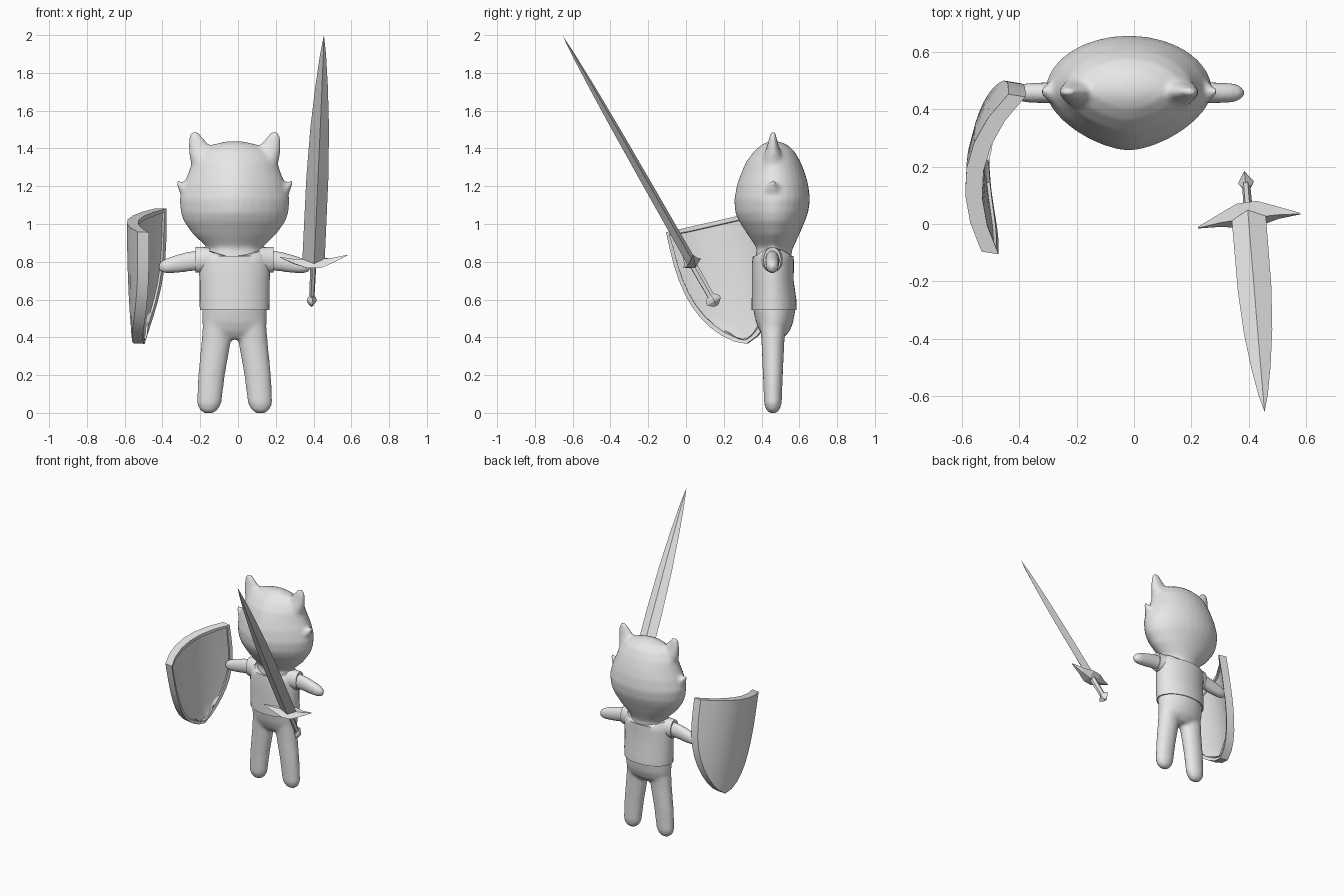
import bpy, bmesh, math
from mathutils import Vector

cube = bpy.data.objects.get("Cube")
if cube:
    bpy.data.objects.remove(cube, do_unlink=True)

grey = bpy.data.materials.new("plain_grey")
grey.use_nodes = True
grey.diffuse_color = (0.8, 0.8, 0.8, 1)
grey.node_tree.nodes["Principled BSDF"].inputs["Base Color"].default_value = grey.diffuse_color

X, Y, Z = Vector((1, 0, 0)), Vector((0, 1, 0)), Vector((0, 0, 1))
CENTRE = Vector((-0.018, 0.46, 0))


def loft(bm, rings, origin=CENTRE, frame=(X, Y, Z), sides=32, point=1.0, dip=0.0):
    """Skin rings of (along, offset a, offset b, radius a, radius -b, radius +b).
    point > 1 sharpens the -b half, dip lowers the last ring front and back."""
    a, b, axis = frame
    loops = []
    for ring in rings:
        along, oa, ob, ra, neg, pos = ring
        loop = []
        for i in range(sides):
            angle = 2 * math.pi * i / sides
            c, s = math.cos(angle), math.sin(angle)
            drop = dip * s * s if ring is rings[-1] else 0
            if s < 0:
                c = math.copysign(abs(c) ** point, c)
                s = -abs(s) ** point
            depth = pos if s > 0 else neg
            loop.append(bm.verts.new(origin + a * (oa + ra * c)
                                     + b * (ob + depth * s) + axis * (along - drop)))
        loops.append(loop)
    for low, high in zip(loops, loops[1:]):
        for i in range(sides):
            j = (i + 1) % sides
            bm.faces.new((low[i], low[j], high[j], high[i]))
    bm.faces.new(loops[0][::-1])
    bm.faces.new(loops[-1])


def finish(bm, name, smooth_angle=None):
    bmesh.ops.remove_doubles(bm, verts=bm.verts, dist=0.0005)
    bmesh.ops.recalc_face_normals(bm, faces=bm.faces)
    mesh = bpy.data.meshes.new(name)
    bm.to_mesh(mesh)
    bm.free()
    mesh.materials.append(grey)
    obj = bpy.data.objects.new(name, mesh)
    bpy.context.collection.objects.link(obj)
    if smooth_angle:
        bpy.ops.object.select_all(action="DESELECT")
        obj.select_set(True)
        bpy.context.view_layer.objects.active = obj
        bpy.ops.object.shade_smooth_by_angle(angle=math.radians(smooth_angle))
    return obj


def upright(rows):
    """Rows of (height, half width, front depth, back depth)."""
    return [(z, 0, 0, w, f, b) for z, w, f, b in rows]


# Body: head, trunk, limbs and ears blended into one skin
body = bmesh.new()
loft(body, upright([
    (0.83, 0.11, 0.08, 0.09), (0.88, 0.15, 0.09, 0.11), (0.945, 0.22, 0.135, 0.14),
    (1.015, 0.27, 0.18, 0.17), (1.06, 0.285, 0.2, 0.187), (1.13, 0.292, 0.205, 0.197),
    (1.21, 0.27, 0.19, 0.187), (1.27, 0.245, 0.168, 0.17), (1.33, 0.225, 0.142, 0.146),
    (1.385, 0.185, 0.1, 0.115), (1.42, 0.12, 0.06, 0.075), (1.438, 0.04, 0.02, 0.03)]), point=1.25)
loft(body, upright([
    (0.39, 0.08, 0.04, 0.05), (0.43, 0.16, 0.07, 0.088), (0.48, 0.172, 0.09, 0.108),
    (0.55, 0.172, 0.105, 0.12), (0.7, 0.165, 0.1, 0.1), (0.79, 0.15, 0.095, 0.1),
    (0.84, 0.135, 0.09, 0.1), (0.9, 0.12, 0.08, 0.09)]))
for side in (-1, 1):
    # leg with a rounded foot
    loft(body, [(z, side * x, 0, w, d, d) for z, x, w, d in (
        (-0.003, 0.137, 0.022, 0.016), (0.015, 0.137, 0.048, 0.036), (0.05, 0.135, 0.065, 0.047),
        (0.2, 0.122, 0.071, 0.053), (0.36, 0.1, 0.077, 0.06), (0.5, 0.09, 0.075, 0.07))])
    # arm, reaching sideways and slightly down
    loft(body, [(t, -0.003, z, d, h, h) for t, z, d, h in (
        (0.1, 0.815, 0.04, 0.055), (0.24, 0.802, 0.038, 0.054), (0.3, 0.79, 0.037, 0.05),
        (0.36, 0.778, 0.035, 0.042), (0.39, 0.774, 0.025, 0.03), (0.403, 0.772, 0.01, 0.014))],
        frame=(Y, Z, X * side), sides=20)
    # ear, thin from front to back
    loft(body, [(z, side * x, 0, w, d, d) for z, x, w, d in (
        (1.28, 0.16, 0.06, 0.07), (1.36, 0.172, 0.068, 0.05), (1.41, 0.187, 0.058, 0.032),
        (1.45, 0.203, 0.042, 0.022), (1.485, 0.212, 0.022, 0.014))], sides=20)
    # cheek tuft curling up to a tip
    loft(body, [(t, 0, z, d, h, h) for t, z, d, h in (
        (0.2, 1.13, 0.09, 0.09), (0.26, 1.165, 0.05, 0.055), (0.29, 1.195, 0.025, 0.03),
        (0.306, 1.222, 0.013, 0.014))], frame=(Y, Z, X * side), sides=16)
skin = finish(body, "body")
remesh = skin.modifiers.new("blend", "REMESH")
remesh.mode = "VOXEL"
remesh.voxel_size = 0.011
remesh.use_smooth_shade = True
soften = skin.modifiers.new("soften", "SMOOTH")
soften.factor = 0.5
soften.iterations = 9

# Shirt with a scooped neck, and its short sleeves
shirt = bmesh.new()
loft(shirt, upright([
    (0.55, 0.165, 0.1, 0.11), (0.546, 0.184, 0.112, 0.126), (0.6, 0.186, 0.112, 0.124),
    (0.7, 0.186, 0.111, 0.11), (0.79, 0.19, 0.111, 0.111), (0.83, 0.185, 0.106, 0.11),
    (0.87, 0.16, 0.097, 0.105)]), dip=0.045)
for side in (-1, 1):
    loft(shirt, [(t, -0.003, 0.81, d, h, h) for t, d, h in (
        (0.13, 0.07, 0.065), (0.17, 0.055, 0.068), (0.206, 0.046, 0.068), (0.203, 0.036, 0.056))],
        frame=(Y, Z, X * side), sides=24)
finish(shirt, "shirt", 40)

# Sword frame: along the blade, across the guard, through the flat
pommel_at, tip_at = Vector((0.39, 0.145, 0.595)), Vector((0.455, -0.655, 2.0))
along = (tip_at - pommel_at).normalized()
length = (tip_at - pommel_at).length
across = Vector((0.35, 0.045, 0.017))
across = (across - along * across.dot(along)).normalized()
through = along.cross(across)
sword = (across, through, along)


def sword_part(name, rows, sides):
    """Rows of (distance, half width, half thickness)."""
    bm = bmesh.new()
    loft(bm, [(t, 0, 0, w, d, d) for t, w, d in rows], pommel_at, sword, sides)
    finish(bm, name)


sword_part("sword_blade", [
    (0.22, 0.06, 0.026), (0.75, 0.059, 0.023), (1.05, 0.05, 0.02),
    (1.3, 0.034, 0.015), (1.5, 0.016, 0.008), (length, 0, 0)], 4)
sword_part("sword_grip", [(0, 0.014, 0.02), (0.22, 0.016, 0.022)], 6)
sword_part("sword_pommel", [
    (-0.032, 0.008, 0.014), (-0.006, 0.026, 0.042), (0.008, 0.026, 0.042), (0.035, 0.012, 0.018)], 4)
guard = bmesh.new()
loft(guard, [(s, lift, 0, h, d, d) for s, lift, h, d in (
    (-0.18, 0.045, 0.002, 0.003), (-0.1, 0.015, 0.016, 0.026), (-0.035, 0.002, 0.026, 0.05),
    (0.035, 0.002, 0.026, 0.05), (0.1, 0.015, 0.016, 0.026), (0.18, 0.045, 0.002, 0.003))],
    pommel_at + along * 0.225, (along, through, across), 4)
finish(guard, "sword_guard")

# Shield: curved tapering plate with a recessed inner panel
top_mid = Vector((-0.465, 0.175, 1.02))
wide = Vector((0.09, 0.53, 0.12)).normalized()
down = Vector((0, 0.209, -0.978))
out = wide.cross(down).normalized()
COLS, ROWS = 6, 10
shield = bmesh.new()
grid = []
for r in range(ROWS + 1):
    h = 1 - (1 - r / ROWS) ** 1.4
    half = 0.285 * max(0, 1 - h ** 3) ** 0.7
    line = []
    for c in range(COLS + 1):
        s = half * (2 * c / COLS - 1)
        bulge = 0.09 * (1 - (s / 0.27) ** 2) - 0.03 * h * h
        line.append(shield.verts.new(top_mid + wide * s + down * (0.67 * h) + out * bulge))
    grid.append(line)
for upper, lower in zip(grid, grid[1:]):
    for c in range(COLS):
        shield.faces.new((upper[c], lower[c], lower[c + 1], upper[c + 1]))
bmesh.ops.remove_doubles(shield, verts=shield.verts, dist=0.0005)
bmesh.ops.recalc_face_normals(shield, faces=shield.faces)
# two skins joined along the border
front = list(shield.faces)
copy = bmesh.ops.duplicate(shield, geom=list(shield.verts) + list(shield.edges) + front)
inner = [g for g in copy["geom"] if isinstance(g, bmesh.types.BMFace)]
rim = [e for e in shield.edges if e.is_boundary]
for faces, shift in ((front, 0.03), (inner, -0.03)):
    for v in {v for f in faces for v in f.verts}:
        v.co += out * shift
bmesh.ops.bridge_loops(shield, edges=rim)
bmesh.ops.recalc_face_normals(shield, faces=shield.faces)
bmesh.ops.inset_region(shield, faces=inner, thickness=0.022, depth=0)
bmesh.ops.inset_region(shield, faces=inner, thickness=0.004, depth=-0.01)
finish(shield, "shield", 25)
